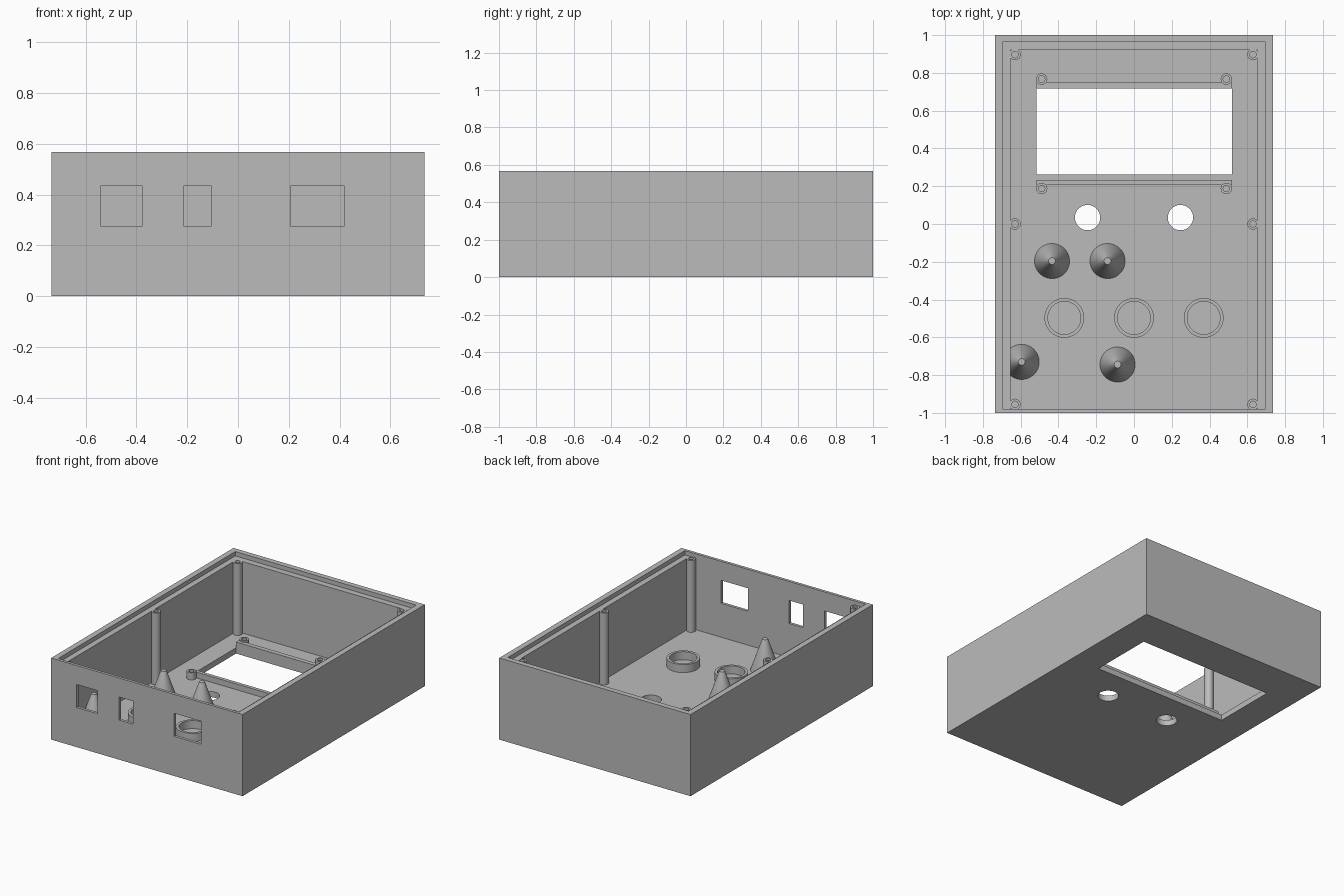
import bpy
import bmesh
from math import cos, sin, tau, radians

cube = bpy.data.objects.get("Cube")
if cube:
    bpy.data.objects.remove(cube, do_unlink=True)

grey = bpy.data.materials.new("plain_grey")
grey.use_nodes = True
grey.diffuse_color = (0.5, 0.5, 0.5, 1)
grey.node_tree.nodes["Principled BSDF"].inputs["Base Color"].default_value = (0.5, 0.5, 0.5, 1)

HALF_W, HEIGHT, FLOOR, SHELF = 0.735, 0.567, 0.04, 0.537


def finish(name, bm):
    bmesh.ops.recalc_face_normals(bm, faces=bm.faces)
    mesh = bpy.data.meshes.new(name)
    bm.to_mesh(mesh)
    bm.free()
    mesh.materials.append(grey)
    obj = bpy.data.objects.new(name, mesh)
    bpy.context.collection.objects.link(obj)
    return obj


def activate(obj):
    bpy.ops.object.select_all(action="DESELECT")
    obj.select_set(True)
    bpy.context.view_layer.objects.active = obj


def block(name, xs, ys, zs):
    """Box between pairs of limits."""
    bm = bmesh.new()
    bmesh.ops.create_cube(bm, size=1)
    for v in bm.verts:
        for axis, (low, high) in enumerate((xs, ys, zs)):
            v.co[axis] = high if v.co[axis] > 0 else low
    return finish(name, bm)


def lathe(name, x, y, profile, sides=48):
    """Revolve a closed (radius, height) profile about a vertical axis."""
    bm = bmesh.new()
    rings = []
    for r, z in profile:
        if r == 0:
            rings.append([bm.verts.new((x, y, z))] * sides)
        else:
            rings.append([bm.verts.new((x + r * cos(tau * i / sides), y + r * sin(tau * i / sides), z))
                          for i in range(sides)])
    for k, a in enumerate(rings):
        b = rings[(k + 1) % len(rings)]
        for i in range(sides):
            j = (i + 1) % sides
            corners = list(dict.fromkeys((a[i], a[j], b[j], b[i])))
            if len(corners) > 2:
                bm.faces.new(corners)
    obj = finish(name, bm)
    activate(obj)
    bpy.ops.object.shade_smooth_by_angle(angle=radians(30))
    return obj


def cut(target, cutter):
    mod = target.modifiers.new("cut", "BOOLEAN")
    mod.operation, mod.solver, mod.object = "DIFFERENCE", "EXACT", cutter
    activate(target)
    bpy.ops.object.modifier_apply(modifier=mod.name)
    bpy.data.objects.remove(cutter, do_unlink=True)


def screw_post(name, x, y, bottom, top, depth):
    lathe(name, x, y, [(0, bottom), (0.03, bottom), (0.03, top), (0.017, top),
                       (0.017, top - depth), (0, top - depth)], 32)


# Open-topped case with a stepped rim
case = block("case", (-HALF_W, HALF_W), (-1, 1), (0, HEIGHT))
cut(case, block("cavity", (-0.655, 0.655), (-0.98, 0.92), (FLOOR, 1)))
cut(case, block("rim_step", (-0.695, 0.695), (-0.98, 0.963), (SHELF, 1)))

# Display window, front ports and round floor holes
cut(case, block("window", (-0.517, 0.52), (0.263, 0.717), (-1, 0.2)))
for left, right in ((-0.539, -0.378), (-0.213, -0.106), (0.209, 0.417)):
    cut(case, block("port", (left, right), (-1.1, -0.9), (0.275, 0.435)))
for x in (-0.246, 0.246):
    cut(case, lathe("hole", x, 0.034, [(0, -1), (0.067, -1), (0.067, 0.2), (0, 0.2)]))
activate(case)
bpy.ops.object.shade_smooth_by_angle(angle=radians(30))

# Lid posts and display mounts
for side, sign in (("right", -1), ("left", 1)):
    for place, y in (("front", -0.955), ("middle", 0), ("back", 0.897)):
        screw_post(f"lid_post_{place}_{side}", sign * 0.63, y, FLOOR - 0.01, SHELF + 0.002, 0.15)
    for place, y in (("front", 0.188), ("back", 0.767)):
        screw_post(f"display_mount_{place}_{side}", sign * 0.489, y, FLOOR - 0.01, 0.09, 0.045)

# Ribs beside the display window
block("display_rib_front", (-0.517, 0.52), (0.207, 0.232), (FLOOR - 0.01, 0.08))
block("display_rib_back", (-0.517, 0.52), (0.717, 0.749), (FLOOR - 0.01, 0.08))

# Conical board supports
for i, (x, y) in enumerate(((-0.434, -0.196), (-0.14, -0.196), (-0.595, -0.73), (-0.087, -0.744))):
    lathe(f"board_support_{i + 1}", x, y, [(0, FLOOR - 0.01), (0.093, FLOOR - 0.01), (0.093, FLOOR),
                                           (0.018, 0.255), (0, 0.255)])

# Raised rings on the floor
for place, x in (("right", -0.369), ("middle", 0), ("left", 0.369)):
    lathe(f"floor_ring_{place}", x, -0.497, [(0.105, FLOOR - 0.01), (0.105, 0.096),
                                             (0.087, 0.096), (0.087, FLOOR - 0.01)])
